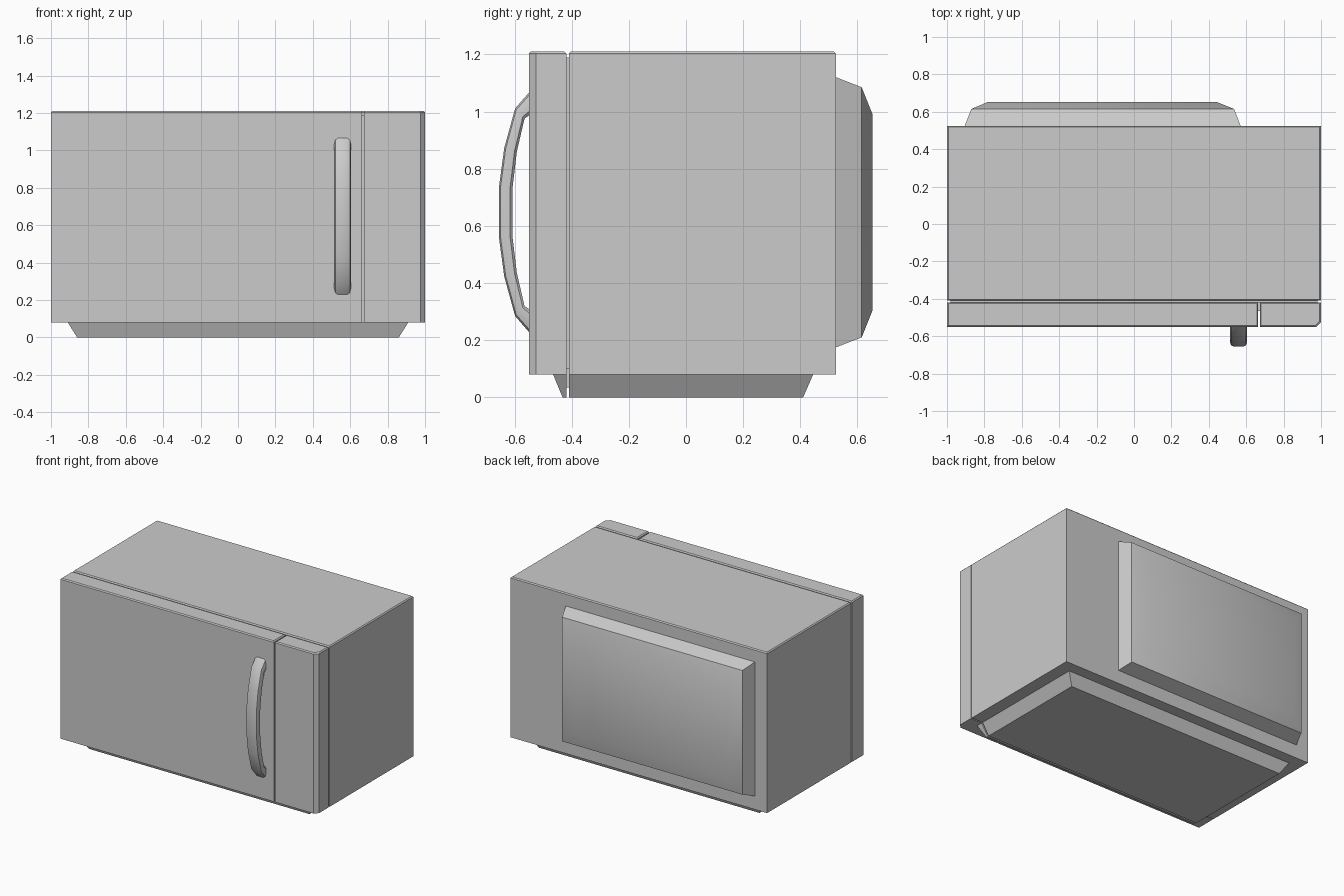
import bpy, bmesh, math

if "Cube" in bpy.data.objects:
    bpy.data.objects.remove(bpy.data.objects["Cube"])


def loft(name, rings, smooth=None):
    """Skin a list of equal-length point rings and cap both ends."""
    bm = bmesh.new()
    vs = [[bm.verts.new(p) for p in r] for r in rings]
    n = len(rings[0])
    for a, b in zip(vs, vs[1:]):
        for i in range(n):
            j = (i + 1) % n
            bm.faces.new((a[i], a[j], b[j], b[i]))
    bm.faces.new(vs[0][::-1])
    bm.faces.new(vs[-1])
    bmesh.ops.recalc_face_normals(bm, faces=bm.faces)
    me = bpy.data.meshes.new(name)
    bm.to_mesh(me)
    bm.free()
    ob = bpy.data.objects.new(name, me)
    bpy.context.collection.objects.link(ob)
    if smooth:
        bpy.ops.object.select_all(action='DESELECT')
        ob.select_set(True)
        bpy.context.view_layer.objects.active = ob
        bpy.ops.object.shade_smooth_by_angle(angle=math.radians(smooth))
    return ob


def rect(x0, x1, y0, y1, z, cut=0.0):
    """Horizontal rectangle, optionally with its front right corner cut."""
    front_right = [(x1 - cut, y0, z), (x1, y0 + cut, z)] if cut else [(x1, y0, z)]
    return [(x0, y0, z)] + front_right + [(x1, y1, z), (x0, y1, z)]


def case(name, x0, x1, y0, y1, cut=0.0, e=0.007):
    """Block with a thin chamfer around its top."""
    loft(name, [rect(x0, x1, y0, y1, 0.08, cut),
                rect(x0, x1, y0, y1, 1.21 - e, cut),
                rect(x0 + e, x1 - e, y0 + e, y1 - e, 1.21, cut)])


# Cabinet, door and control panel
GAP_F, GAP_B = -0.419, -0.410
case("cabinet", -1, 1, GAP_B, 0.525)
case("door", -1, 0.664, -0.55, GAP_F)
case("control_panel", 0.673, 1, -0.55, GAP_F, cut=0.025)

# Recessed filler in the seam behind the door
loft("seam_filler", [rect(-0.98, 0.98, GAP_F, GAP_B, z) for z in (0.10, 1.19)])
loft("seam_filler_low", [rect(-0.86, 0.86, GAP_F, GAP_B, z) for z in (0.035, 0.10)])

# Tapered foot, split along the same seam
loft("foot_rear", [rect(-0.86, 0.86, GAP_B, 0.41, 0),
                   rect(-0.91, 0.91, GAP_B, 0.445, 0.08)])
loft("foot_front", [rect(-0.86, 0.86, -0.432, GAP_F, 0),
                    rect(-0.91, 0.91, -0.465, GAP_F, 0.08)])

# Domed housing on the back
steps = [(0.525, -0.905, 0.57, 0.175, 1.12),
         (0.615, -0.87, 0.535, 0.21, 1.085),
         (0.653, -0.78, 0.44, 0.305, 0.99)]
loft("back_housing", [[(a, y, c), (b, y, c), (b, y, d), (a, y, d)]
                      for y, a, b, c, d in steps], smooth=35)

# Curved door handle swept between an outer and an inner arc
MID = 0.6475
outer = [(-0.54, 0.43), (-0.598, 0.363), (-0.636, 0.225), (-0.655, 0.085)]
inner = [(-0.54, 0.345), (-0.565, 0.328), (-0.592, 0.212), (-0.608, 0.078)]
# cross-section: offset from the handle centre in x, blend from outer to inner
section = [(-0.025, 0), (0.025, 0), (0.039, 0.12), (0.045, 0.42), (0.045, 0.82),
           (0.036, 1), (-0.036, 1), (-0.045, 0.82), (-0.045, 0.42), (-0.039, 0.12)]
pairs = list(zip(outer, inner))
path = [(o, i, 1) for o, i in pairs] + [(o, i, -1) for o, i in reversed(pairs)]
loft("door_handle", [[(0.559 + dx, o[0] + (i[0] - o[0]) * t,
                       MID + s * (o[1] + (i[1] - o[1]) * t)) for dx, t in section]
                     for o, i, s in path], smooth=40)
